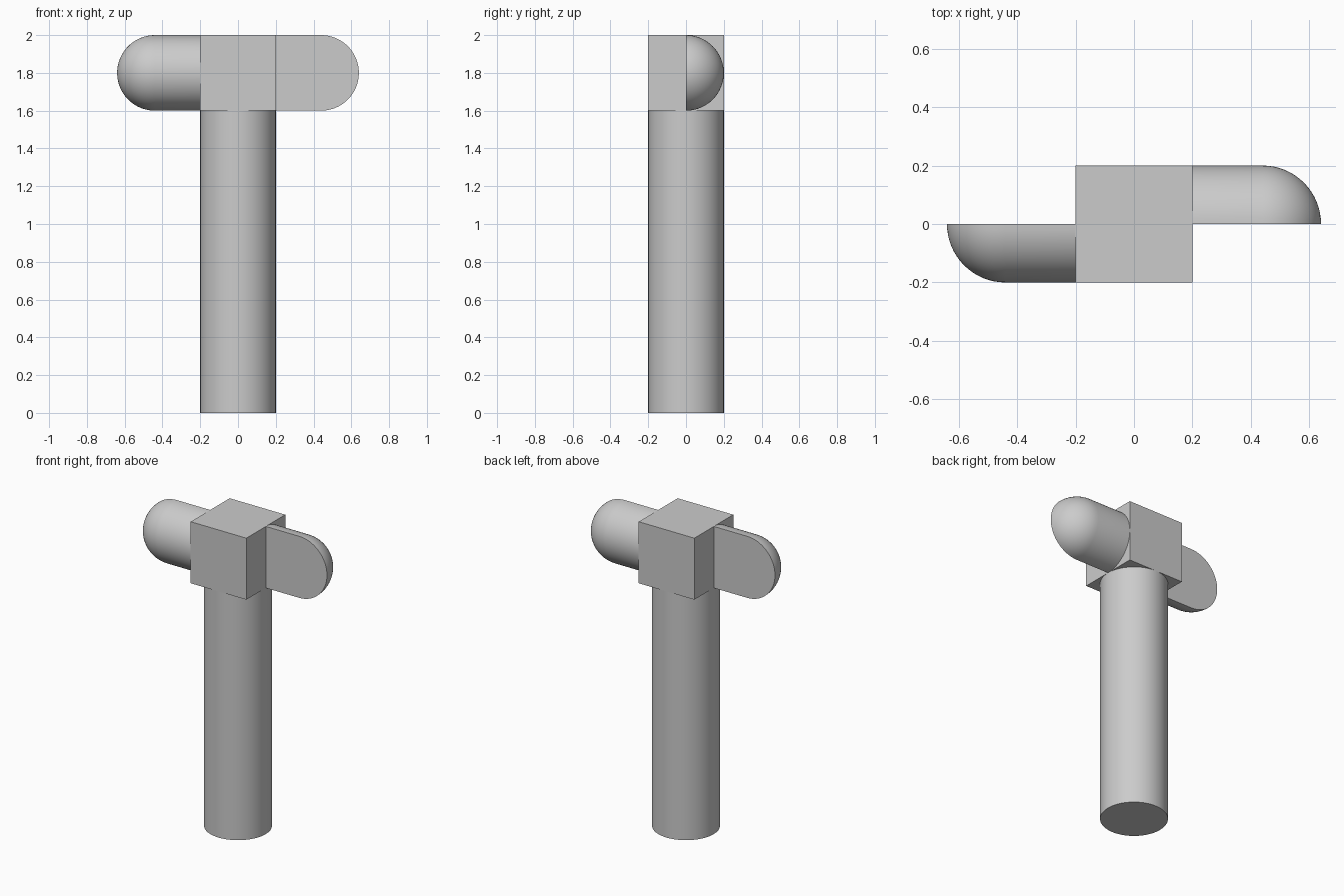
import bpy
import bmesh
from math import pi, sin, cos, radians
from mathutils import Matrix

cube = bpy.data.objects.get("Cube")
if cube:
    bpy.data.objects.remove(cube, do_unlink=True)

R = 0.2           # radius of post and arms, half width of the block
HEIGHT = 2.0
ARM_STRAIGHT = 0.44
HEAD_Z = HEIGHT - R

grey = bpy.data.materials.new("plain grey")
grey.use_nodes = True
colour = (0.6, 0.6, 0.6, 1)
grey.diffuse_color = colour
grey.node_tree.nodes["Principled BSDF"].inputs["Base Color"].default_value = colour


def finish(name, bm, smooth=True):
    """Turn a bmesh into a named, coloured object."""
    bmesh.ops.recalc_face_normals(bm, faces=bm.faces[:])
    mesh = bpy.data.meshes.new(name)
    bm.to_mesh(mesh)
    bm.free()
    mesh.materials.append(grey)
    obj = bpy.data.objects.new(name, mesh)
    bpy.context.collection.objects.link(obj)
    if smooth:
        bpy.ops.object.select_all(action='DESELECT')
        obj.select_set(True)
        bpy.context.view_layer.objects.active = obj
        bpy.ops.object.shade_smooth_by_angle(angle=radians(30))
    return obj


def half_arm(name, turn):
    """Half of a round-ended rod, split along its upright middle plane."""
    bm = bmesh.new()
    steps = 16
    profile = [(R, 0), (R, R)]
    profile += [(ARM_STRAIGHT + R * sin(a), R * cos(a))
                for a in (pi / 2 * i / steps for i in range(steps + 1))]
    profile[-1] = (ARM_STRAIGHT + R, 0)
    verts = [bm.verts.new((x, 0, z)) for x, z in profile]
    edges = [bm.edges.new(pair) for pair in zip(verts, verts[1:])]
    bmesh.ops.spin(bm, geom=verts + edges, cent=(0, 0, 0), axis=(1, 0, 0),
                   angle=-pi, steps=32)
    bmesh.ops.remove_doubles(bm, verts=bm.verts[:], dist=0.0001)
    # Flat cut side
    bmesh.ops.holes_fill(bm, edges=[e for e in bm.edges if e.is_boundary], sides=0)
    bm.transform(Matrix.Translation((0, 0, HEAD_Z)) @ Matrix.Rotation(turn, 4, 'Z'))
    return finish(name, bm)


# Round post
bm = bmesh.new()
post_height = HEIGHT - 2 * R
bmesh.ops.create_cone(bm, cap_ends=True, segments=64, radius1=R, radius2=R,
                      depth=post_height,
                      matrix=Matrix.Translation((0, 0, post_height / 2)))
finish("post", bm)

# Square head block
bm = bmesh.new()
bmesh.ops.create_cube(bm, size=2 * R, matrix=Matrix.Translation((0, 0, HEAD_Z)))
finish("head_block", bm, smooth=False)

# Arms: left one keeps its back half, right one its front half
half_arm("left_arm", 0)
half_arm("right_arm", pi)
